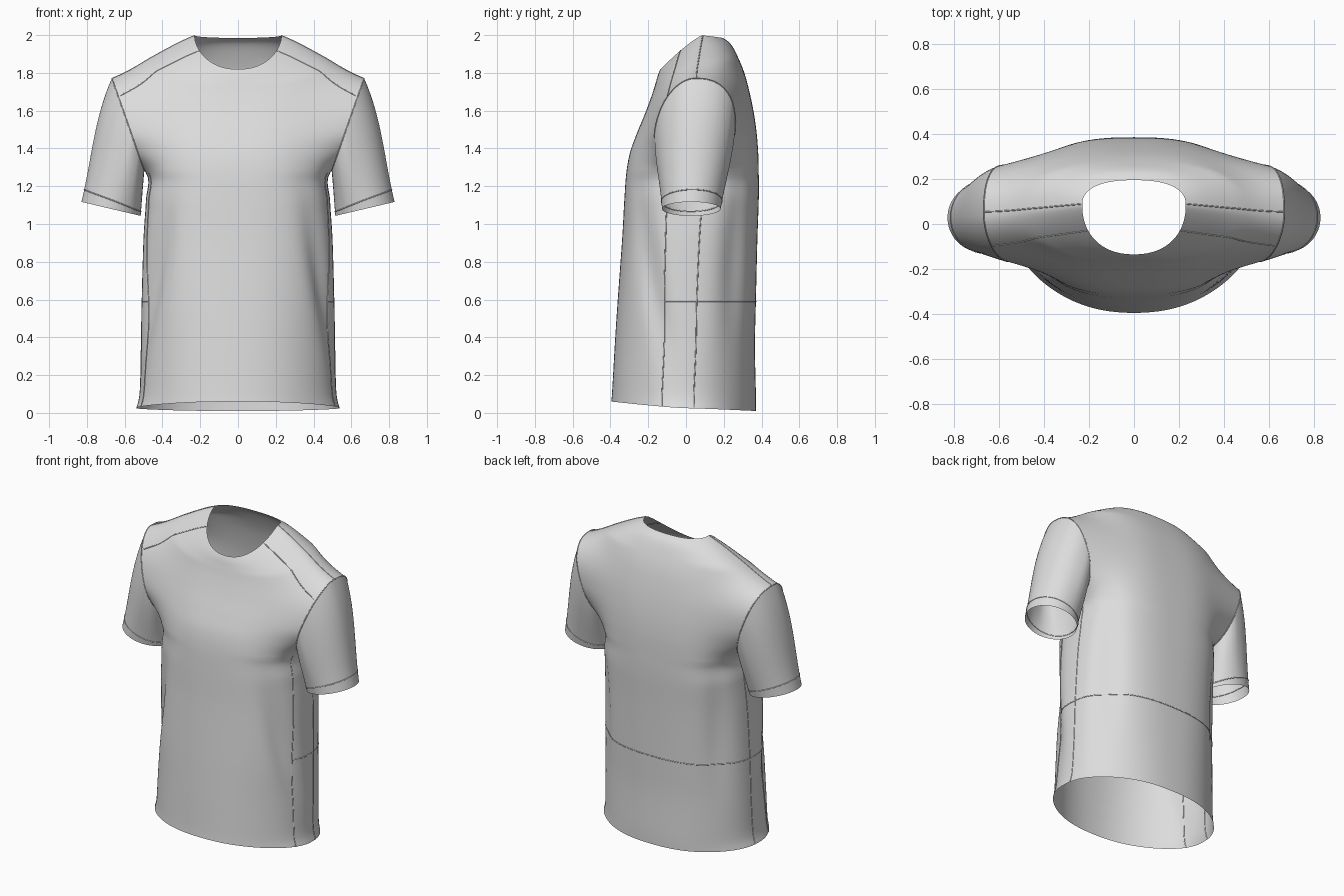
import bpy, bmesh, math
from mathutils import Vector

cube = bpy.data.objects.get("Cube")
if cube:
    bpy.data.objects.remove(cube, do_unlink=True)

fabric = bpy.data.materials.new("grey fabric")
fabric.use_nodes = True
fabric.diffuse_color = (.72, .72, .72, 1)
fabric.node_tree.nodes["Principled BSDF"].inputs["Base Color"].default_value = (.72, .72, .72, 1)

# Torso sections: half width, front y, side y, back y, front z, side z, back z, squareness
SECTIONS = [
    (.54, -.395, -.01, .37, .06, .025, .01, .86),
    (.522, -.39, -.01, .37, .13, .11, .1, .86),
    (.515, -.377, 0, .365, .36, .35, .35, .84),
    (.51, -.362, 0, .37, .59, .59, .59, .81),
    (.5, -.338, .01, .378, .92, .92, .92, .78),
    (.487, -.327, .02, .385, 1.12, 1.12, 1.12, .75),
    (.487, -.316, .02, .385, 1.27, 1.27, 1.27, .73),
    (.66, -.296, .03, .381, 1.38, 1.4, 1.4, .71),
    (.93, -.26, .03, .368, 1.48, 1.53, 1.53, .69),
    (1.0, -.215, .03, .345, 1.59, 1.64, 1.66, .68),
    (.64, -.18, .04, .312, 1.685, 1.782, 1.79, .74),
    (.45, -.16, .06, .272, 1.75, 1.887, 1.89, .8),
    (.32, -.147, .075, .235, 1.793, 1.957, 1.955, .83),
    (.23, -.135, .085, .195, 1.82, 1.998, 1.985, .84),
]
LAST = len(SECTIONS) - 1
SEGMENTS, STEPS = 128, 6
CORE = .487  # chest half width before the shoulders flare
# Armhole plane, mirrored for the other side
SEAM_FOOT = Vector((.492, 0, 1.27))
SEAM_UP = Vector((.165, 0, .47)).normalized()
SEAM_OUT = Vector((SEAM_UP.z, 0, -SEAM_UP.x))


def section(v):
    """Smoothly blended section at position v along the torso."""
    i = min(int(v), LAST - 1)
    t = v - i
    a, b, c, d = (SECTIONS[max(0, min(LAST, i + k))] for k in (-1, 0, 1, 2))
    return [q + .5 * t * (r - p + t * (2 * p - 5 * q + 4 * r - s + t * (3 * (q - r) + s - p)))
            for p, q, r, s in zip(a, b, c, d)]


def fold(angle, z):
    """Soft cloth folds, the same on both sides."""
    if math.cos(angle) < 0:
        angle = math.pi - angle
    angle = math.remainder(angle, math.tau)

    def dent(centre, width, mid, tall, depth):
        return depth * math.exp(-((angle - centre) / width) ** 2 - ((z - mid) / tall) ** 2)
    slant = -.14 - .65 * (z - .15)
    return dent(slant, .2, .7, .38, .03) + dent(.65, .22, .8, .4, .022)


def torso_point(angle, v):
    w, yf, yc, yb, zf, zs, zb, p = section(v)
    c, s = math.cos(angle), math.sin(angle)
    depth, top = (yb - yc, zb) if s > 0 else (yc - yf, zf)
    if s < 0:
        p = min(1, p + .06)
    z = zs + (top - zs) * abs(s) ** 1.1
    shrink = 1 - fold(angle, z) / CORE
    core = min(w, CORE)
    x = math.copysign(abs(c) ** p * core + abs(c) ** 5 * (w - core), c) * shrink
    y = yc + math.copysign(abs(s) ** p, s) * depth * shrink
    return Vector((x, y, z))


def loft(bm, rings):
    rows = [[bm.verts.new(p) for p in ring] for ring in rings]
    for lo, hi in zip(rows, rows[1:]):
        for i in range(len(lo)):
            j = (i + 1) % len(lo)
            bm.faces.new((lo[i], lo[j], hi[j], hi[i]))


def finish(bm, name):
    bmesh.ops.recalc_face_normals(bm, faces=bm.faces[:])
    mesh = bpy.data.meshes.new(name)
    bm.to_mesh(mesh)
    bm.free()
    ob = bpy.data.objects.new(name, mesh)
    bpy.context.collection.objects.link(ob)
    mesh.materials.append(fabric)
    bpy.ops.object.select_all(action='DESELECT')
    ob.select_set(True)
    bpy.context.view_layer.objects.active = ob
    bpy.ops.object.shade_smooth_by_angle(angle=math.radians(50))


def seam(name, points, closed=False):
    curve = bpy.data.curves.new(name, 'CURVE')
    curve.dimensions = '3D'
    curve.bevel_depth = .003
    curve.bevel_resolution = 1
    line = curve.splines.new('POLY')
    line.points.add(len(points) - 1)
    for slot, p in zip(line.points, points):
        slot.co = (*p, 1)
    line.use_cyclic_u = closed
    curve.materials.append(fabric)
    bpy.context.collection.objects.link(bpy.data.objects.new(name, curve))


def beyond(p, side):
    """Distance of a point outside the armhole plane."""
    return (Vector((p.x * side, p.y, p.z)) - SEAM_FOOT).dot(SEAM_OUT)


def shoulder_faces(bm, side):
    picked = []
    for f in bm.faces:
        mid = f.calc_center_median()
        if mid.x * side > .2 and mid.z > 1.262:
            picked.append(f)
    return picked


# Torso, open at hem and neck
torso = bmesh.new()
loft(torso, [[torso_point(math.tau * i / SEGMENTS, k / STEPS) for i in range(SEGMENTS)]
             for k in range(LAST * STEPS + 1)])

# Cut the armholes
armholes = {}
for side in (1, -1):
    faces = shoulder_faces(torso, side)
    edges = {e for f in faces for e in f.edges}
    verts = {v for f in faces for v in f.verts}
    bmesh.ops.bisect_plane(
        torso, geom=list(verts) + list(edges) + faces, dist=1e-5,
        plane_co=(SEAM_FOOT.x * side, 0, SEAM_FOOT.z),
        plane_no=(SEAM_OUT.x * side, 0, SEAM_OUT.z))
    outside = [f for f in shoulder_faces(torso, side)
               if beyond(f.calc_center_median(), side) > 1e-5]
    bmesh.ops.delete(torso, geom=outside, context='FACES')
    rim = {v for e in torso.edges if e.is_boundary for v in e.verts
           if v.co.x * side > .4 and v.co.z > 1.2}
    armholes[side] = [Vector((v.co.x * side, v.co.y, v.co.z)) for v in rim]
finish(torso, "shirt_body")

# Sleeves run from each armhole rim to its cuff
for side, rim in armholes.items():
    label = "left" if side > 0 else "right"
    depths = [p.y for p in rim]
    heights = [(p - SEAM_FOOT).dot(SEAM_UP) for p in rim]
    y_mid, y_half = (max(depths) + min(depths)) / 2, (max(depths) - min(depths)) / 2
    h_mid, h_half = (max(heights) + min(heights)) / 2, (max(heights) - min(heights)) / 2

    def theta(p):
        return math.atan2((p.y - y_mid) / y_half, ((p - SEAM_FOOT).dot(SEAM_UP) - h_mid) / h_half)

    rim.sort(key=theta)

    def sleeve_ring(t):
        ring = []
        for p in rim:
            a = theta(p)
            cuff = Vector((.672 + .157 * math.cos(a), .028 + .155 * math.sin(a),
                           1.08 + .037 * math.cos(a)))
            q = p.lerp(cuff, t)
            bulge = t * (1 - t) ** 2
            q.x += .13 * bulge * max(0, math.cos(a))
            q.y += .04 * bulge * math.sin(a)
            ring.append(Vector((q.x * side, q.y, q.z)))
        return ring

    sleeve = bmesh.new()
    loft(sleeve, [sleeve_ring(k / 16) for k in range(17)])
    finish(sleeve, label + "_sleeve")
    seam(label + "_armhole_seam", sleeve_ring(0), True)
    seam(label + "_cuff_seam", sleeve_ring(.9), True)

    # Side panel and yoke seams
    def on_side(a):
        return a if side > 0 else math.pi - a

    for name, a in (("front", -.28), ("back", .1)):
        seam(label + "_side_" + name + "_seam",
             [torso_point(on_side(a), k / 8) for k in range(49)])
    for name, a in (("shoulder", .02), ("front_yoke", -.5)):
        line = [torso_point(on_side(a), 9 + k / 12) for k in range(49)]
        seam(label + "_" + name + "_seam", [p for p in line if beyond(p, side) < 0])

# Horizontal seam across the back
seam("back_waist_seam", [torso_point(-.28 + (math.pi + .56) * k / 80, 3) for k in range(81)])
